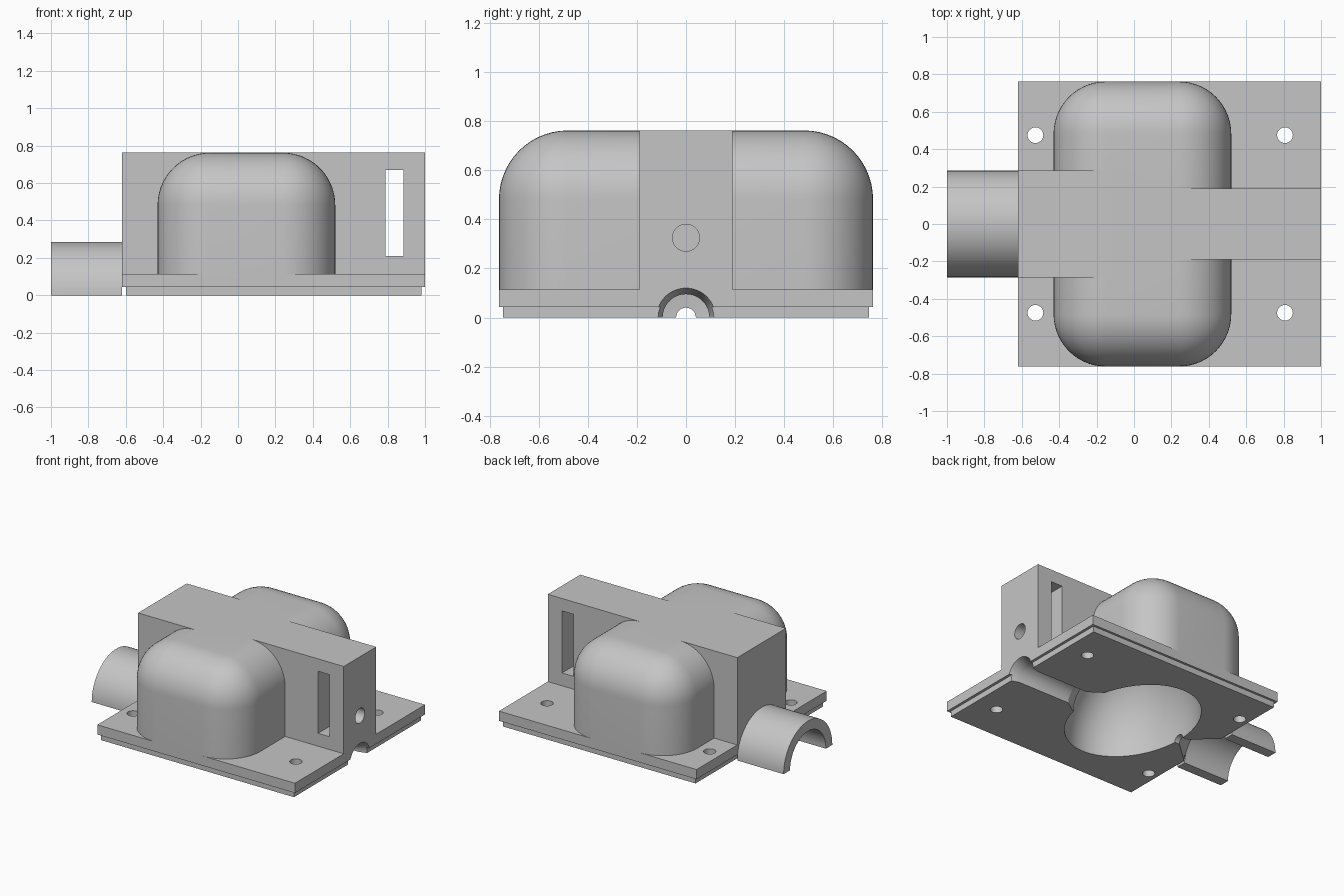
import bpy, bmesh, math
from mathutils import Matrix, Vector

cube = bpy.data.objects.get("Cube")
if cube:
    bpy.data.objects.remove(cube, do_unlink=True)

grey = bpy.data.materials.new("plain_grey")
grey.use_nodes = True
grey.diffuse_color = (0.56, 0.56, 0.56, 1)
grey.node_tree.nodes["Principled BSDF"].inputs["Base Color"].default_value = grey.diffuse_color


def finish(bm, name):
    bmesh.ops.recalc_face_normals(bm, faces=bm.faces)
    mesh = bpy.data.meshes.new(name)
    bm.to_mesh(mesh)
    bm.free()
    mesh.materials.append(grey)
    obj = bpy.data.objects.new(name, mesh)
    bpy.context.collection.objects.link(obj)
    return obj


def box(name, low, high, radius=0):
    """Box between two corners; radius rounds every edge except the bottom ones."""
    low, high = Vector(low), Vector(high)
    bm = bmesh.new()
    bmesh.ops.create_cube(bm, size=1)
    for v in bm.verts:
        v.co = (low + high) / 2 + v.co * (high - low)
    if radius:
        edges = [e for e in bm.edges if max(v.co.z for v in e.verts) > low.z + 0.01]
        bmesh.ops.bevel(bm, geom=edges, offset=radius, segments=14,
                        profile=0.5, affect='EDGES')
    return finish(bm, name)


def round_bar(name, x0, x1, r0, r1=None, z=0):
    """Cylinder or cone along x, from radius r0 at x0 to r1 at x1."""
    bm = bmesh.new()
    place = Matrix.Translation(((x0 + x1) / 2, 0, z)) @ Matrix.Rotation(math.pi / 2, 4, 'Y')
    bmesh.ops.create_cone(bm, cap_ends=True, segments=64, radius1=r0,
                          radius2=r0 if r1 is None else r1, depth=x1 - x0, matrix=place)
    return finish(bm, name)


def combine(body, other, operation):
    mod = body.modifiers.new(operation, 'BOOLEAN')
    mod.operation, mod.object, mod.solver = operation, other, 'EXACT'
    bpy.context.view_layer.objects.active = body
    bpy.ops.object.modifier_apply(modifier=mod.name)
    bpy.data.objects.remove(other, do_unlink=True)


# Solid shell: flange, inset lip, rounded dome, clamp block and pipe block
housing = box("housing", (-0.62, -0.762, 0.043), (1, 0.762, 0.115))
for part in (
    box("lip", (-0.60, -0.745, 0), (0.98, 0.745, 0.06)),
    box("dome", (-0.43, -0.762, 0.08), (0.52, 0.762, 0.762), 0.28),
    box("pipe_block", (-0.62, -0.285, 0.07), (-0.1, 0.285, 0.762)),
    box("clamp_block", (0.1, -0.19, 0.07), (1, 0.19, 0.762)),
):
    combine(housing, part, 'UNION')

# Egg-shaped inner cavity
bm = bmesh.new()
bmesh.ops.create_uvsphere(bm, u_segments=48, v_segments=33, radius=1,
                          matrix=Matrix.Translation((0.01, 0, 0))
                          @ Matrix.Diagonal((0.405, 0.53, 0.6, 1)))
cutters = [finish(bm, "cavity")]

# Cable groove with its flares, screw hole and nut slot
cutters += [
    round_bar("groove", 0.2, 1.1, 0.095),
    round_bar("groove_mouth", 0.91, 1.03, 0.09, 0.13),
    round_bar("groove_flare", 0.27, 0.51, 0.25, 0.085),
    round_bar("screw_hole", 0.58, 1.1, 0.055, z=0.325),
    box("nut_slot", (0.789, -0.4, 0.21), (0.884, 0.4, 0.67)),
]

# Narrow neck opening through a funnel into the pipe, only cut above the base
neck = round_bar("neck", -0.75, -0.2, 0.04)
combine(neck, round_bar("funnel", -0.7, -0.42, 0.28, 0.03), 'UNION')
combine(neck, box("below_base", (-1, -0.5, -0.5), (0, 0.5, -0.01)), 'DIFFERENCE')
cutters.append(neck)

# Four mounting holes through the flange
for x in (-0.527, 0.807):
    for y in (-0.475, 0.475):
        bm = bmesh.new()
        bmesh.ops.create_cone(bm, cap_ends=True, segments=32, radius1=0.042, radius2=0.042,
                              depth=0.5, matrix=Matrix.Translation((x, y, 0)))
        cutters.append(finish(bm, "mounting_hole"))
for cutter in cutters:
    combine(housing, cutter, 'DIFFERENCE')

# Half pipe
pipe = round_bar("half_pipe", -1, -0.62, 0.285)
combine(pipe, round_bar("bore", -1.1, -0.5, 0.21), 'DIFFERENCE')
combine(pipe, box("lower_half", (-1.2, -0.5, -0.5), (-0.5, 0.5, 0)), 'DIFFERENCE')

# Smooth curved surfaces, keep crisp edges
for obj in (housing, pipe):
    bpy.ops.object.select_all(action='DESELECT')
    obj.select_set(True)
    bpy.context.view_layer.objects.active = obj
    bpy.ops.object.shade_smooth_by_angle(angle=math.radians(30))
